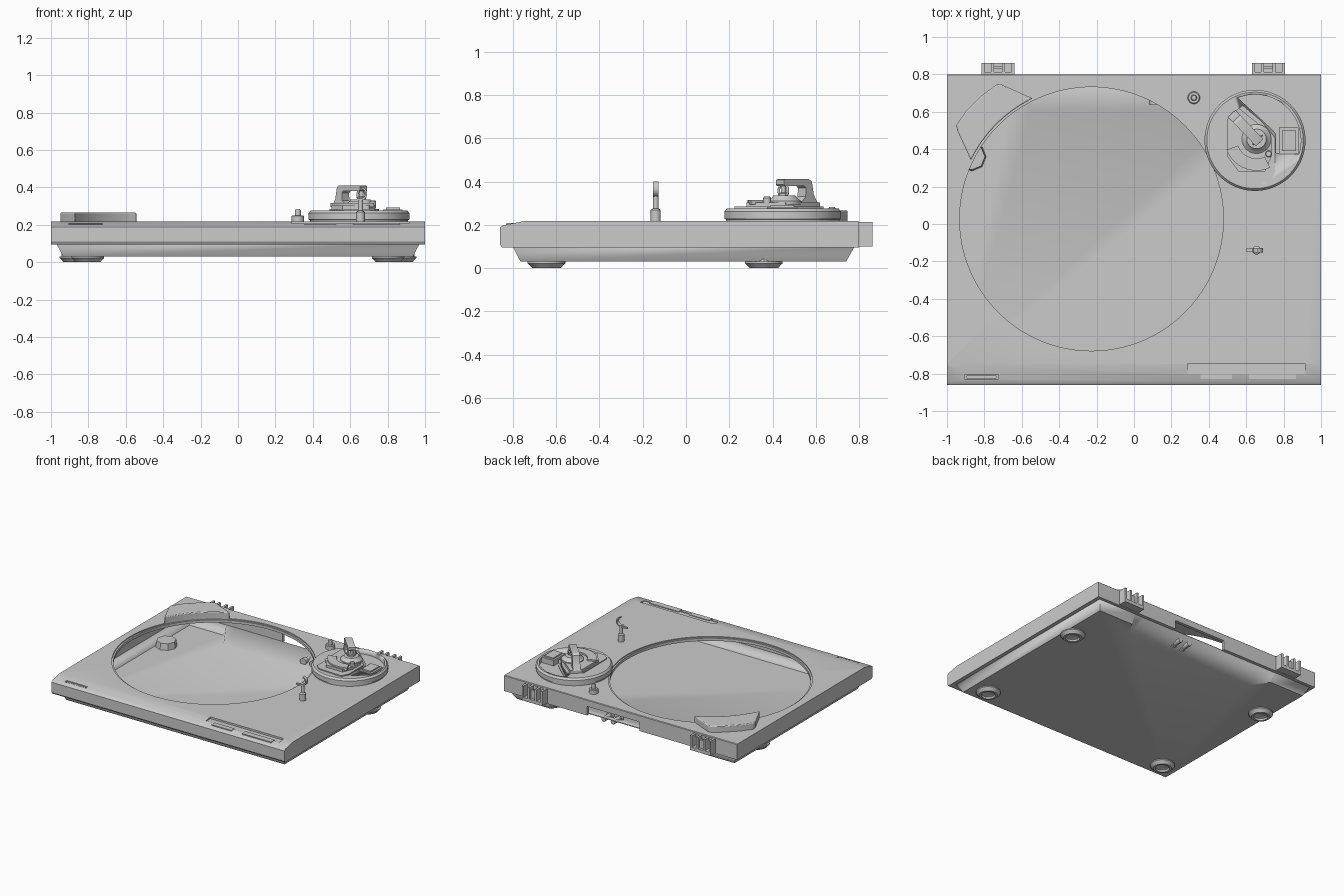
import bpy, bmesh, math
from mathutils import Vector

if "Cube" in bpy.data.objects:
    bpy.data.objects.remove(bpy.data.objects["Cube"])

def mesh(name, verts, faces, angle=30):
    me = bpy.data.meshes.new(name)
    me.from_pydata(verts, [], faces)
    ob = bpy.data.objects.new(name, me)
    bpy.context.collection.objects.link(ob)
    bpy.ops.object.select_all(action='DESELECT')
    ob.select_set(True)
    bpy.context.view_layer.objects.active = ob
    bpy.ops.object.shade_smooth_by_angle(angle=math.radians(angle))
    return ob

def loft(name, a, b, cap=True, top=True):
    n = len(a)
    f = [(i, (i + 1) % n, n + (i + 1) % n, n + i) for i in range(n)]
    f.append(tuple(reversed(range(n))))
    if top:
        f.append(tuple(range(n, 2 * n)))
    ob = mesh(name, list(a) + list(b), f)
    if top:
        bm = bmesh.new()
        bm.from_mesh(ob.data)
        bmesh.ops.recalc_face_normals(bm, faces=bm.faces)
        bm.to_mesh(ob.data)
        bm.free()
    return ob

def prism(name, pts, z0, z1):
    return loft(name, [(x, y, z0) for x, y in pts], [(x, y, z1) for x, y in pts])

def box(name, x0, x1, y0, y1, z0, z1):
    return prism(name, [(x0, y0), (x1, y0), (x1, y1), (x0, y1)], z0, z1)

def arc(cx, cy, r, a0, a1, n):
    return [(cx + r * math.cos(math.radians(a0 + (a1 - a0) * i / n)),
             cy + r * math.sin(math.radians(a0 + (a1 - a0) * i / n))) for i in range(n + 1)]

def circle(cx, cy, r, n=48):
    return arc(cx, cy, r, 0, 360, n)[:-1]

def lathe(name, cx, cy, prof, n=40):
    # stacked rings of (radius, z), capped at both ends
    verts = [(x, y, z) for r, z in prof for x, y in circle(cx, cy, r, n)]
    faces = [(k * n + i, k * n + (i + 1) % n, (k + 1) * n + (i + 1) % n, (k + 1) * n + i)
             for k in range(len(prof) - 1) for i in range(n)]
    faces += [tuple(reversed(range(n))), tuple(range((len(prof) - 1) * n, len(prof) * n))]
    return mesh(name, verts, faces)

def cut(ob, cutter):
    m = ob.modifiers.new("cut", 'BOOLEAN')
    m.operation, m.object, m.solver = 'DIFFERENCE', cutter, 'EXACT'
    bpy.context.view_layer.objects.active = ob
    bpy.ops.object.modifier_apply(modifier=m.name)
    bpy.data.objects.remove(cutter, do_unlink=True)

# Plinth: side profile stretched across x, hollow below, with platter opening
prof = [(-.86, .11), (-.85, .095), (.80, .095), (.80, .213), (.796, .217),
        (-.75, .217), (-.845, .198), (-.86, .187)]
plinth = loft("plinth", [(-1, y, z) for y, z in prof], [(1, y, z) for y, z in prof])
PX, PY = -.227, .027
cut(plinth, box("cavity", -.97, .97, -.795, .775, .05, .188))
cut(plinth, prism("opening", circle(PX, PY, .705, 128), .0, .3))
cut(plinth, prism("opening_step", circle(PX, PY, .717, 128), .209, .3))
cut(plinth, box("rear_notch", -.16, .29, .7, .9, .05, .165))
cut(plinth, box("control_slot", .285, .915, -.802, -.745, .203, .3))
cut(plinth, box("power_slot", -.905, -.725, -.828, -.808, .19, .3))
bpy.ops.object.select_all(action='DESELECT')
plinth.select_set(True)
bpy.context.view_layer.objects.active = plinth
bpy.ops.object.shade_smooth_by_angle(angle=math.radians(30))

# Front controls
box("power_button", -.895, -.735, -.825, -.811, .185, .201)
box("button_left", .355, .525, -.83, -.79, .18, .208)
box("button_right", .615, .865, -.83, -.785, .18, .209)

# Lower tub with a sloped rear inset
low = [(-.935, -.765), (.935, -.765), (.935, .74), (.64, .74),
       (.56, .61), (-.55, .61), (-.64, .74), (-.935, .74)]
high = [(-.97, -.80), (.97, -.80), (.97, .778), (.64, .778),
        (.56, .775), (-.55, .775), (-.64, .778), (-.97, .778)]
tub = loft("lower_tub", [(x, y, .03) for x, y in low], [(x, y, .097) for x, y in high], top=False)
s = tub.modifiers.new("thickness", 'SOLIDIFY')
s.thickness, s.offset = .008, -1

# Feet and their bosses
for sx in (-1, 1):
    for tag, x, y in (("front", .803, -.645), ("back", .867, .36)):
        side = "left" if sx < 0 else "right"
        lathe(f"{tag}_{side}_foot", sx * x, y,
              [(.03, .018), (.045, .012), (.05, 0), (.066, 0), (.076, .012), (.087, .022), (.087, .031)])
        lathe(f"{tag}_{side}_foot_boss", sx * x, y, [(.078, .03), (.07, .085)], 8)

# Output jacks on the rear slope
for i, x in enumerate((.11, .19)):
    jack = lathe(f"output_jack_{i}", 0, 0, [(.026, 0), (.026, .03), (.018, .032), (.018, .1)], 20)
    jack.rotation_euler = (-math.pi / 2, 0, 0)
    jack.location = (x, .64, .068)

# Hinge brackets on the back: back plate and three prongs with a cross bar
for side, cx in (("left", -.727), ("right", .718)):
    for i, dx in enumerate((-.08, -.03, .03, .08)):
        box(f"{side}_hinge_prong_{i}", cx + dx - .008, cx + dx + .008, .79, .862, .1, .213)
    box(f"{side}_hinge_plate", cx - .088, cx + .088, .795, .812, .1, .213)
    box(f"{side}_hinge_floor", cx - .088, cx + .088, .795, .862, .1, .125)
    box(f"{side}_hinge_bar", cx - .035, cx + .035, .828, .842, .12, .19)

# Raised corner housing following the platter opening
corner = [(-.945, .50), (-.95, .53), (-.90, .60), (-.81, .69), (-.735, .745), (-.715, .748)]
a0, a1 = 116, 154
housing = prism("corner_housing", arc(PX, PY, .717, a1, a0, 16) + corner[::-1], .2, .266)
b = housing.modifiers.new("bevel", 'BEVEL')
b.width, b.segments, b.limit_method = .006, 2, 'ANGLE'

# Tonearm base disc with a lower well at back right
AX, AY = .647, .447
disc = lathe("tonearm_disc", AX, AY, [(.262, .21), (.262, .225), (.27, .228), (.27, .262), (.258, .276)], 72)
cut(disc, prism("well", arc(AX, AY, .245, -18, 112, 24) + [(.735, .51), (.76, .48), (.76, .38)], .24, .4))
prism("arm_platform", [(.49, .27), (.53, .235), (.73, .225), (.755, .28), (.755, .46),
                       (.68, .55), (.58, .635), (.49, .55)], .26, .284)
prism("arm_platform_step", [(.50, .36), (.56, .28), (.70, .28), (.735, .36), (.735, .46),
                            (.66, .54), (.56, .62), (.50, .56)], .28, .303)
box("height_lock", .775, .88, .375, .515, .235, .282)
box("height_lock_cap", .79, .865, .39, .50, .28, .292)
prism("scale_dial", arc(.655, .455, .17, 200, 295, 16) + arc(.655, .455, .105, 295, 200, 16), .295, .315)
lathe("scale_knob", .72, .375, [(.018, .29), (.018, .325), (.014, .33)], 20)
lathe("arm_pivot", .655, .455, [(.078, .295), (.078, .31), (.058, .325), (.052, .335)])

# Cantilever bridge over the pivot
path = [(-.025, .30), (.085, .30), (.052, .33), (.05, .37), (.06, .38), (.185, .38),
        (.19, .387), (.19, .407), (.18, .411), (.03, .411), (.012, .4), (0, .34)]
d = Vector((.69, -.72, 0)).normalized()
side = Vector((-d.y, d.x, 0)) * .027
start = Vector((.54, .572, 0))
pts = [start + d * u + Vector((0, 0, z)) for u, z in path]
loft("arm_bridge", [tuple(p - side) for p in pts], [tuple(p + side) for p in pts])
lathe("bearing_post", .66, .45, [(.02, .33), (.02, .345), (.012, .35), (.012, .39)], 20)
bpy.ops.mesh.primitive_torus_add(location=(.66, .45, .358), rotation=(math.pi / 2, 0, math.radians(45)),
                                 major_radius=.03, minor_radius=.006, major_segments=32, minor_segments=10)
bpy.context.object.name = "bearing_ring"
bpy.ops.object.shade_smooth()

# Cue light post behind the platter
lathe("small_post", .32, .675, [(.033, .21), (.033, .246), (.028, .25), (.016, .25), (.016, .277), (.012, .283)], 28)

# Tonearm rest: post, stem and open clip
lathe("rest_post", .655, -.14, [(.023, .21), (.023, .268), (.019, .273), (.013, .275), (.013, .335)], 24)
clip = arc(.655, .366, .036, 235, 440, 18) + arc(.655, .366, .026, 440, 235, 18)
loft("rest_clip", [(x, -.153, z) for x, z in clip], [(x, -.127, z) for x, z in clip])
box("rest_clip_tip", .6, .664, -.148, -.132, .325, .335)
